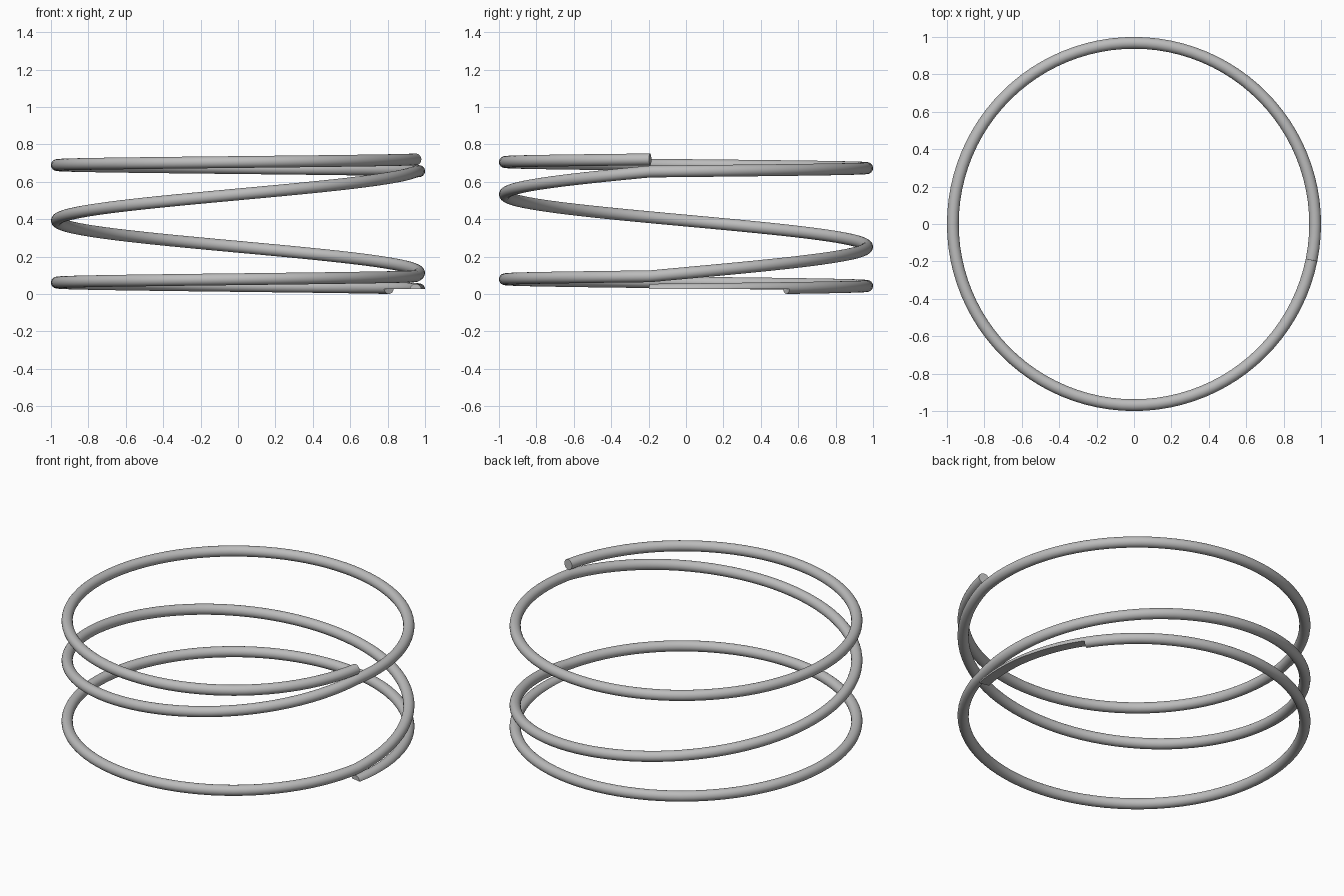
import bpy, bmesh, math
from mathutils import Vector

if "Cube" in bpy.data.objects:
    bpy.data.objects.remove(bpy.data.objects["Cube"], do_unlink=True)

WIRE = 0.0315                         # wire radius
COIL = 1 - WIRE                       # radius of the coil centreline
START = math.radians(-11.4)           # angle where the wire begins
HEIGHTS = (0.023, 0.095, 0.655, 0.72) # centreline height after each turn
STEPS, SIDES = 96, 24                 # rings per turn, sides of the wire
GROUND_RINGS, GROUND_Z = 12, 0.026    # length and height of the flat-ground tip


def centre(turn):
    i = min(int(turn), 2)
    z = HEIGHTS[i] + (HEIGHTS[i + 1] - HEIGHTS[i]) * (turn - i)
    a = START + math.tau * turn
    return Vector((COIL * math.cos(a), COIL * math.sin(a), z))


def ring(bm, step, ground):
    turn = step / STEPS
    c = centre(turn)
    tangent = (centre(min(turn + 0.002, 3)) - centre(max(turn - 0.002, 0))).normalized()
    out = Vector((c.x, c.y, 0))
    out = (out - tangent * out.dot(tangent)).normalized()
    up = out.cross(tangent)
    verts = []
    for k in range(SIDES):
        a = math.tau * k / SIDES
        p = c + WIRE * (math.cos(a) * out + math.sin(a) * up)
        if ground:
            p.z = max(p.z, GROUND_Z)
        verts.append(bm.verts.new(p))
    return verts


# Sweep the wire; the ring at the end of the ground tip is doubled to make a step
bm = bmesh.new()
rings = [ring(bm, s, True) for s in range(GROUND_RINGS + 1)]
rings += [ring(bm, s, False) for s in range(GROUND_RINGS, 3 * STEPS + 1)]
for a, b in zip(rings, rings[1:]):
    for k in range(SIDES):
        n = (k + 1) % SIDES
        bm.faces.new((a[k], a[n], b[n], b[k]))
bm.faces.new(rings[0])
bm.faces.new(rings[-1])
bmesh.ops.remove_doubles(bm, verts=bm.verts[:], dist=1e-5)
bmesh.ops.recalc_face_normals(bm, faces=bm.faces[:])

mesh = bpy.data.meshes.new("coil_spring")
bm.to_mesh(mesh)
bm.free()
spring = bpy.data.objects.new("coil_spring", mesh)
bpy.context.collection.objects.link(spring)

# Plain grey steel
steel = bpy.data.materials.new("grey_steel")
steel.use_nodes = True
colour = (0.5, 0.5, 0.5, 1)
steel.diffuse_color = colour
steel.node_tree.nodes["Principled BSDF"].inputs["Base Color"].default_value = colour
mesh.materials.append(steel)

# Smooth wire with crisp ends
bpy.ops.object.select_all(action='DESELECT')
spring.select_set(True)
bpy.context.view_layer.objects.active = spring
bpy.ops.object.shade_smooth_by_angle(angle=math.radians(35))
